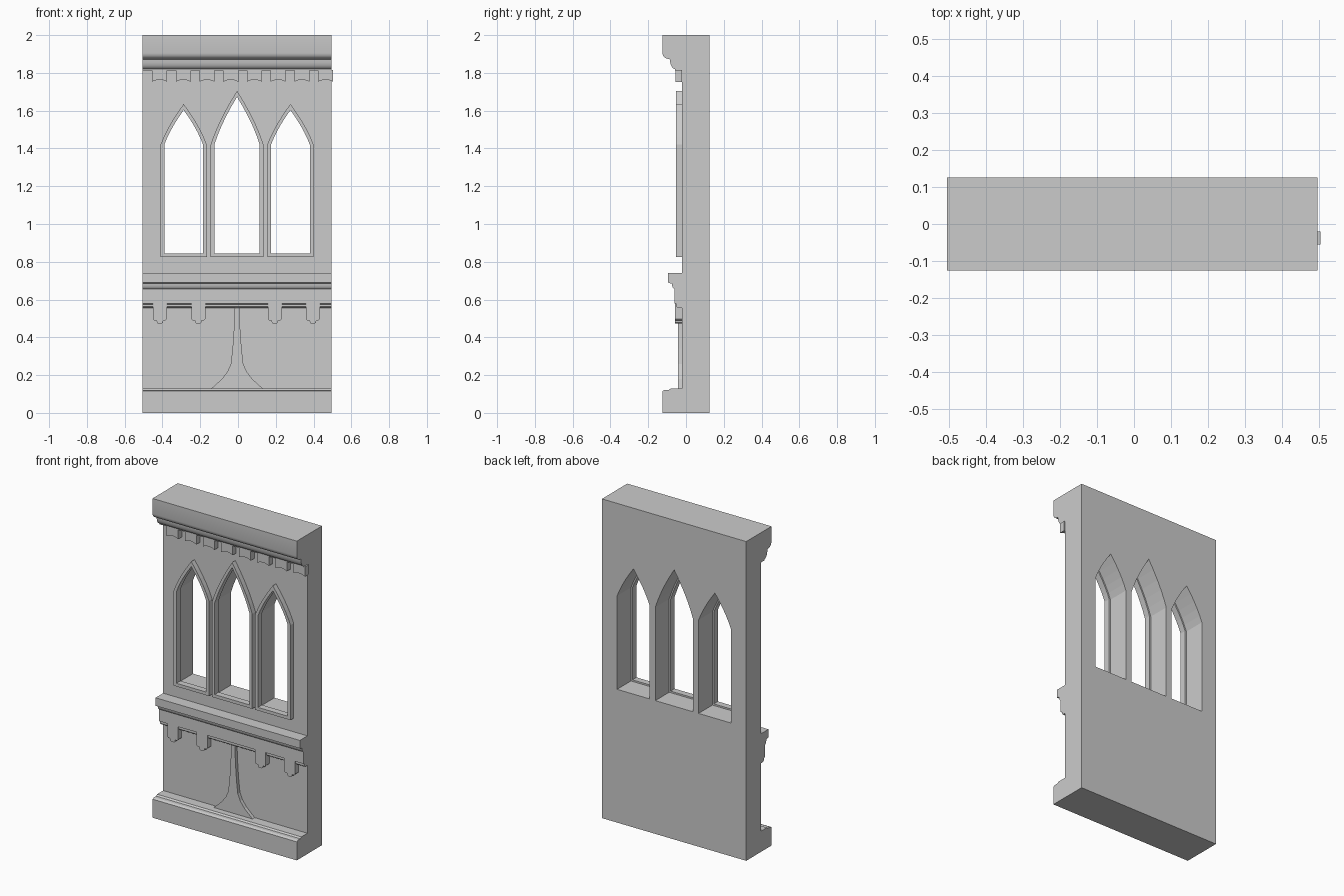
import bpy
import bmesh
import math

cube = bpy.data.objects.get("Cube")
if cube:
    bpy.data.objects.remove(cube, do_unlink=True)

stone = bpy.data.materials.new("grey stone")
stone.use_nodes = True
GREY = (0.6, 0.6, 0.6, 1)
stone.diffuse_color = GREY
stone.node_tree.nodes["Principled BSDF"].inputs["Base Color"].default_value = GREY

LEFT, RIGHT = -0.505, 0.495
FACE, BACK = -0.02, 0.125


def prism(name, loops, start, end, along="y", smooth=False):
    """Fill closed loops (later ones are holes) and extrude along an axis."""
    def place(u, v, w):
        return (u, w, v) if along == "y" else (w, u, v)

    bm = bmesh.new()
    for loop in loops:
        verts = [bm.verts.new(place(u, v, start)) for u, v in loop]
        for i, vert in enumerate(verts):
            bm.edges.new((vert, verts[i - 1]))
    normal = (0, 1, 0) if along == "y" else (1, 0, 0)
    bmesh.ops.triangle_fill(bm, edges=bm.edges[:], use_beauty=True, normal=normal)
    result = bmesh.ops.extrude_face_region(bm, geom=bm.faces[:], use_keep_orig=True)
    moved = [g for g in result["geom"] if isinstance(g, bmesh.types.BMVert)]
    bmesh.ops.translate(bm, verts=moved, vec=[n * (end - start) for n in normal])
    bmesh.ops.recalc_face_normals(bm, faces=bm.faces[:])
    mesh = bpy.data.meshes.new(name)
    bm.to_mesh(mesh)
    bm.free()
    mesh.materials.append(stone)
    obj = bpy.data.objects.new(name, mesh)
    bpy.context.collection.objects.link(obj)
    if smooth:
        bpy.ops.object.select_all(action="DESELECT")
        obj.select_set(True)
        bpy.context.view_layer.objects.active = obj
        bpy.ops.object.shade_smooth_by_angle(angle=math.radians(30))
    return obj


def bezier(a, b, c, steps):
    """Points on a quadratic curve from a to c, pulled towards b."""
    pts = []
    for i in range(steps + 1):
        t = i / steps
        pts.append(tuple((1 - t) ** 2 * p + 2 * t * (1 - t) * q + t * t * r
                         for p, q, r in zip(a, b, c)))
    return pts


def arch(cx, half, apex, inset):
    """Pointed window outline, shrunk by the inset."""
    h, sill, spring = half - inset, 0.825 + inset, 1.42
    top = apex - 1.6 * inset
    side = bezier((h, spring), (h * 0.7, spring + (top - spring) * 0.46), (0, top), 5)
    right = [(h, sill)] + side
    left = [(-x, z) for x, z in reversed(right[:-1])]
    return [(cx + x, z) for x, z in right + left]


# Wall with three pointed openings, and their raised frames
windows = {"left": (0.2775, 0.1225, 1.635),
           "centre": (-0.005, 0.14, 1.705),
           "right": (-0.2875, 0.1225, 1.635)}
outline = [(LEFT, 0), (RIGHT, 0), (RIGHT, 2), (LEFT, 2)]
prism("wall", [outline] + [arch(*w, 0.01) for w in windows.values()], FACE, BACK)
for side, w in windows.items():
    prism(side + "_window_frame", [arch(*w, 0), arch(*w, 0.02)], -0.052, -0.012)

# Horizontal mouldings, drawn as side profiles
cornice = ([(FACE, 2), (-0.125, 2)]
           + bezier((-0.125, 1.905), (-0.122, 1.88), (-0.1, 1.875), 4)
           + bezier((-0.085, 1.872), (-0.083, 1.825), (-0.058, 1.82), 5)
           + [(-0.058, 1.813), (FACE, 1.813)])
prism("cornice", [cornice], LEFT, RIGHT, "x", True)

string_course = ([(FACE, 0.74), (-0.095, 0.74), (-0.095, 0.69), (-0.08, 0.685)]
                 + bezier((-0.075, 0.685), (-0.073, 0.66), (-0.06, 0.655), 4)
                 + [(-0.06, 0.58), (-0.05, 0.575), (-0.05, 0.562),
                    (-0.042, 0.555), (FACE, 0.555)])
prism("string_course", [string_course], LEFT, RIGHT, "x", True)

plinth = [(FACE, 0), (-0.125, 0), (-0.125, 0.116), (-0.11, 0.122),
          (-0.09, 0.122), (-0.08, 0.13), (FACE, 0.13)]
prism("plinth", [plinth], LEFT, RIGHT, "x")

# Row of small blocks with hollowed undersides beneath the cornice
for i in range(8):
    cx = -0.415 + i * 0.1255
    under = bezier((cx - 0.04, 1.753), (cx, 1.775), (cx + 0.04, 1.753), 6)
    prism(f"cornice_block_{i + 1}",
          [[(cx + 0.04, 1.815), (cx - 0.04, 1.815)] + under], -0.056, FACE)

# Stepped brackets beneath the string course
half_bracket = [(0.037, 0.582), (0.037, 0.497), (0.03, 0.49),
                (0.018, 0.49), (0.016, 0.478), (0.01, 0.473)]
for i, cx in enumerate((-0.413, -0.21, 0.195, 0.397)):
    loop = half_bracket + [(-x, z) for x, z in reversed(half_bracket)]
    prism(f"bracket_{i + 1}", [[(cx + x, z) for x, z in loop]], -0.057, FACE)

# Flared pillar relief on the lower wall
flare = [(0.012, 0.557), (0.017, 0.44), (0.024, 0.34), (0.033, 0.26),
         (0.05, 0.22), (0.08, 0.18), (0.135, 0.13)]
loop = flare + [(-x, z) for x, z in reversed(flare)]
prism("flared_pillar", [[(x - 0.005, z) for x, z in loop]], -0.042, FACE)
